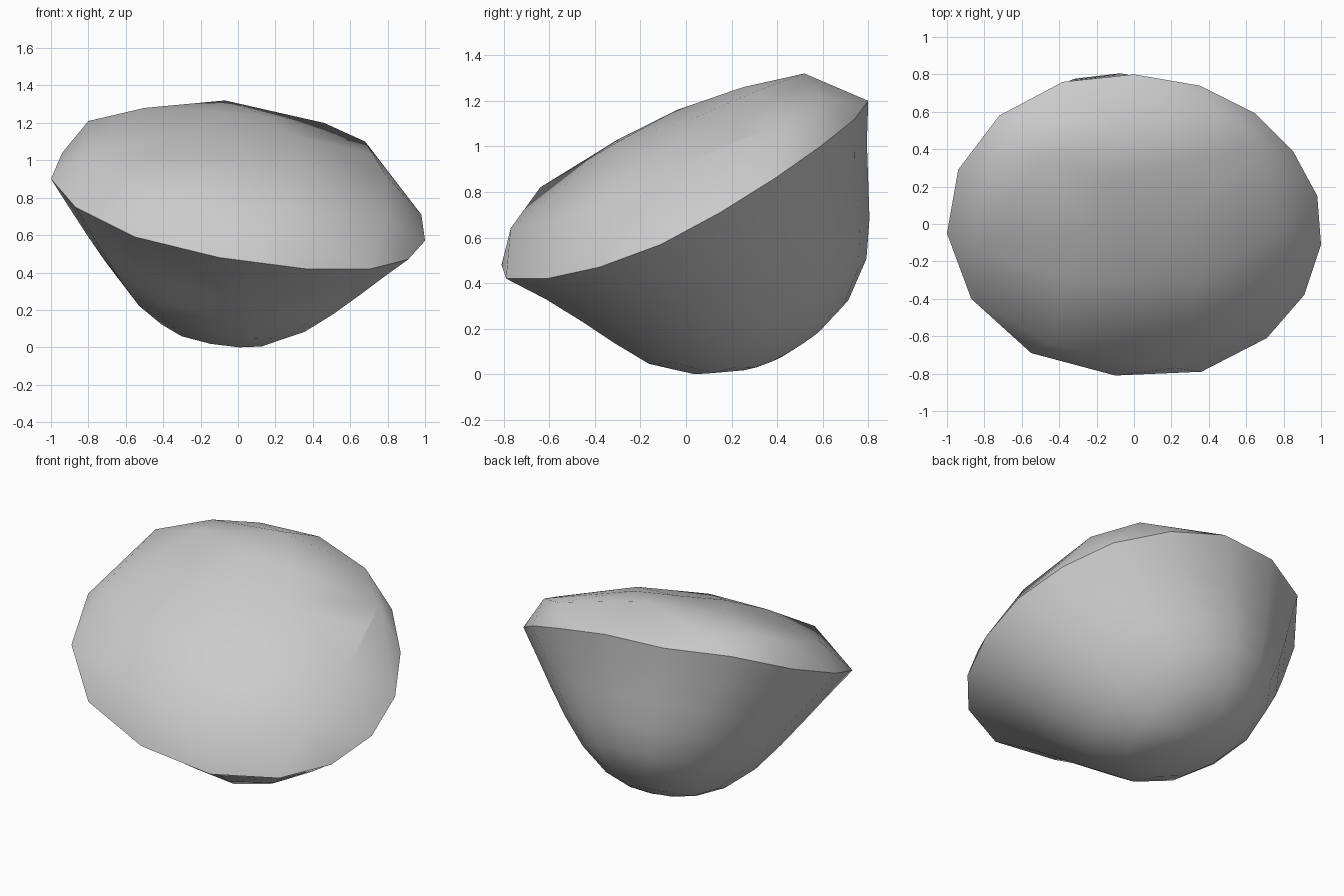
import bpy, bmesh
from mathutils import Vector

if "Cube" in bpy.data.objects:
    bpy.data.objects.remove(bpy.data.objects["Cube"])

# Tilted rim of the stone
RIM = [(0.36, -0.79, 0.42), (0.71, -0.61, 0.42), (0.91, -0.38, 0.47), (1.0, -0.11, 0.57),
       (0.98, 0.15, 0.71), (0.85, 0.39, 0.86), (0.65, 0.59, 1.0), (0.35, 0.74, 1.12),
       (0.0, 0.8, 1.2), (-0.38, 0.76, 1.2), (-0.72, 0.58, 1.17), (-0.94, 0.29, 1.04),
       (-1.0, -0.05, 0.9), (-0.87, -0.4, 0.75), (-0.55, -0.69, 0.59), (-0.1, -0.81, 0.48)]

# Bevelled shoulder above the rim
SHOULDER = [(-0.44, -0.64, 0.82), (0.22, -0.77, 0.64), (0.79, -0.43, 0.70), (0.79, -0.03, 0.92),
            (0.72, 0.24, 1.03), (0.68, 0.43, 1.1), (0.46, 0.6, 1.2), (-0.07, 0.52, 1.32),
            (-0.57, 0.56, 1.245), (-0.8, 0.33, 1.21), (-0.84, -0.13, 1.02)]

# Gently domed top
TOP = [(-0.35, -0.3, 1.03), (-0.25, -0.04, 1.16), (-0.5, 0.34, 1.28), (-0.1, 0.25, 1.26),
       (0.3, 0.05, 1.13), (0.05, -0.3, 1.02), (0.35, -0.3, 0.96), (0.15, 0.3, 1.24)]

# Rounded underside: (depth along axis, scale across, scale front to back, slide to the back)
BOWL = [(0.17, 0.88, 0.885, 0.02), (0.33, 0.76, 0.79, 0.04), (0.48, 0.64, 0.705, 0.055),
        (0.635, 0.50, 0.60, 0.065), (0.766, 0.34, 0.425, 0.075), (0.83, 0.20, 0.24, 0.08),
        (0.855, 0.07, 0.08, 0.08)]

TILT = -0.165
centre = Vector((0, 0, 0.82))
axis = Vector((TILT, 0.44, -1)).normalized()
back = Vector((0, 0.914, 0.407))


def ring(depth, sx, sy, slide):
    """Rim outline shrunk and moved down along the axis."""
    pts = []
    for x, y, z in RIM:
        rise = TILT * x * sx + (z - 0.82 - TILT * x) * sy
        pts.append(centre + Vector((x * sx, y * sy, rise)) + axis * depth + back * slide)
    return pts


bm = bmesh.new()

# Crown: skin over rim, shoulder and top, open underneath
rim = [bm.verts.new(p) for p in RIM]
for p in SHOULDER + TOP:
    bm.verts.new(p)
bmesh.ops.convex_hull(bm, input=bm.verts[:])
bm.normal_update()
rim_set = set(rim)
under = [f for f in bm.faces if f.normal.z < 0 and all(v in rim_set for v in f.verts)]
bmesh.ops.delete(bm, geom=under, context='FACES')

# Bowl: rings lofted down to a closed tip
rings = [ring(*r) for r in BOWL]
low = min(p.z for r in rings for p in r)
loops = [[bm.verts.new(p) for p in RIM]]
for r in rings:
    loops.append([bm.verts.new((p.x, p.y, p.z - low)) for p in r])
n = len(RIM)
for a, b in zip(loops, loops[1:]):
    for i in range(n):
        j = (i + 1) % n
        bm.faces.new((a[i], b[i], b[j], a[j]))
bm.faces.new(loops[-1])

bmesh.ops.remove_doubles(bm, verts=bm.verts[:], dist=0.001)
loose = [v for v in bm.verts if not v.link_faces]
bmesh.ops.delete(bm, geom=loose, context='VERTS')
bmesh.ops.recalc_face_normals(bm, faces=bm.faces[:])

mesh = bpy.data.meshes.new("stone")
bm.to_mesh(mesh)
bm.free()
stone = bpy.data.objects.new("stone", mesh)
bpy.context.collection.objects.link(stone)

# Single plain grey
grey = bpy.data.materials.new("light grey")
grey.diffuse_color = (0.6, 0.6, 0.6, 1)
grey.use_nodes = True
grey.node_tree.nodes["Principled BSDF"].inputs["Base Color"].default_value = grey.diffuse_color
mesh.materials.append(grey)

# Smooth faces, crisp rim
bpy.context.view_layer.objects.active = stone
stone.select_set(True)
bpy.ops.object.shade_smooth_by_angle(angle=0.5)
